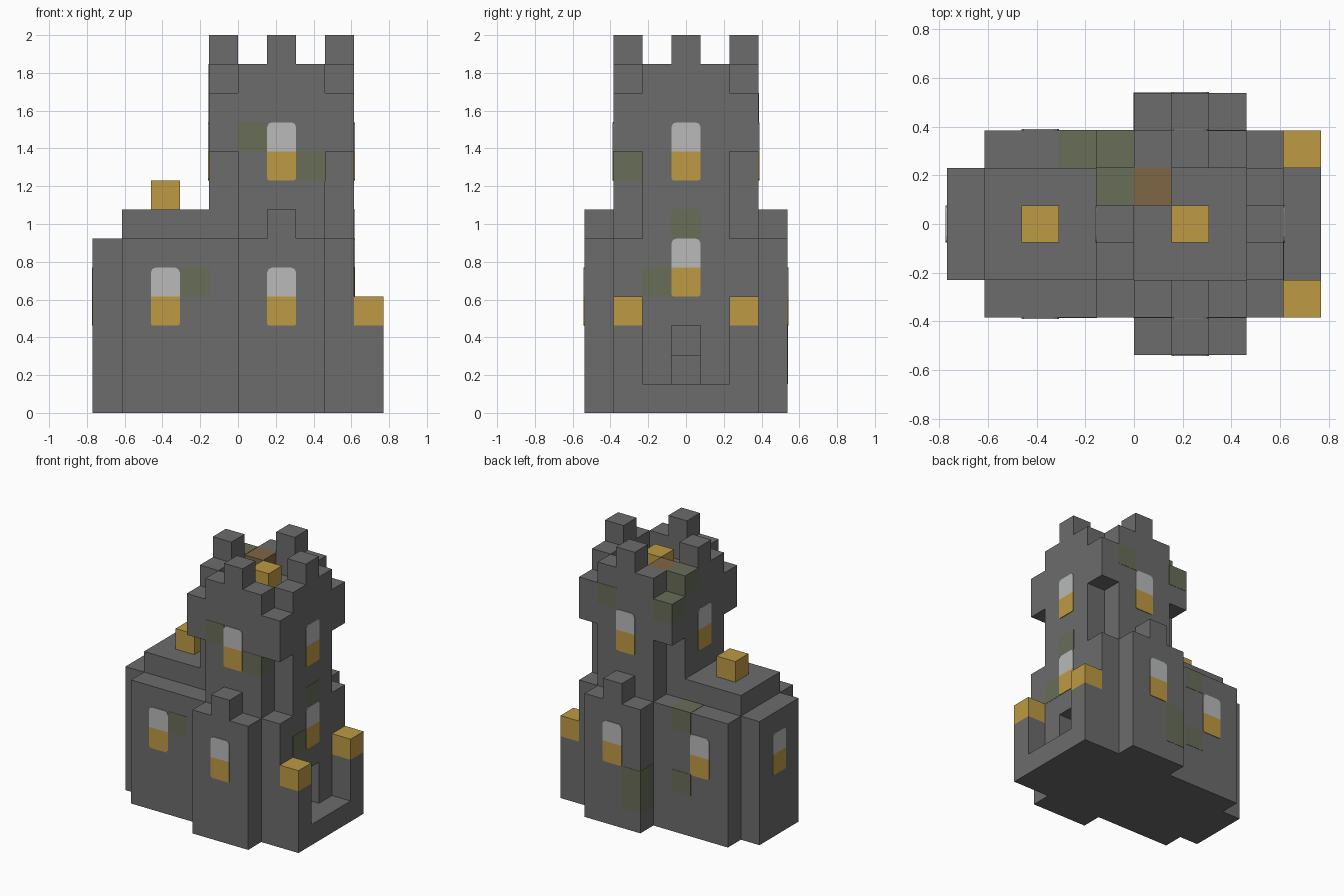
import bpy
import bmesh
from math import radians
from mathutils import Matrix, Vector

U = 2 / 13  # one block

cube = bpy.data.objects.get("Cube")
if cube:
    bpy.data.objects.remove(cube, do_unlink=True)


def material(name, r, g, b):
    m = bpy.data.materials.new(name)
    m.use_nodes = True
    m.diffuse_color = (r, g, b, 1)
    m.node_tree.nodes["Principled BSDF"].inputs["Base Color"].default_value = (r, g, b, 1)
    return m


STONE = material("grey stone", .15, .15, .15)
MOSS = material("mossy stone", .136, .153, .098)
GOLD = material("warm gold", .515, .328, .058)
GLASS = material("pale glass", .48, .49, .485)
WOOD = material("brown wood", .212, .133, .06)


def to_world(x, y, z):
    """Block grid to world position."""
    return Vector(((x - 5) * U, (y - 3.5) * U, z * U))


def finish(name, bm, *mats):
    bmesh.ops.recalc_face_normals(bm, faces=bm.faces)
    mesh = bpy.data.meshes.new(name)
    bm.to_mesh(mesh)
    bm.free()
    ob = bpy.data.objects.new(name, mesh)
    for m in mats:
        mesh.materials.append(m)
    bpy.context.collection.objects.link(ob)
    return ob


def boxes(name, mat, spans, grow=0):
    """Boxes given as pairs of opposite grid corners."""
    bm = bmesh.new()
    for lo, hi in spans:
        a, b = to_world(*lo), to_world(*hi)
        size = b - a + Vector((grow, grow, grow)) * 2
        bmesh.ops.create_cube(bm, size=1, matrix=Matrix.Translation((a + b) / 2) @ Matrix.Diagonal((*size, 1)))
    return finish(name, bm, mat)


def cells(name, mat, spots, grow=0):
    return boxes(name, mat, [(s, [c + 1 for c in s]) for s in spots], grow)


def prism(bm, outline, depth):
    """Extrude an outline along a vector and return its new faces."""
    old = set(bm.faces)
    face = bm.faces.new([bm.verts.new(p) for p in outline])
    out = bmesh.ops.extrude_face_region(bm, geom=[face], use_keep_orig=True)
    bmesh.ops.translate(bm, vec=depth, verts=[g for g in out["geom"] if isinstance(g, bmesh.types.BMVert)])
    return [f for f in bm.faces if f not in old]


# Lower buildings
hall = boxes("main_hall", STONE, [((1, 1, 0), (9, 6, 6))])
boxes("hall_roof_step", STONE, [((1, 2, 6), (4, 5, 7))])
boxes("left_end_wing", STONE, [((0, 2, 0), (1, 5, 6))])
for name, y in (("front", 0), ("back", 6)):
    boxes(name + "_bay", STONE, [((5, y, 0), (8, y + 1, 6))])
    cells(name + "_bay_merlon", STONE, [(6, y, 6)])

# Stepped doorway cut into the hall
cutter = boxes("doorway_cutter", STONE, [((8, 3, 1), (9.5, 4, 2)), ((7, 3, 2), (9.5, 4, 3))])
bm = bmesh.new()
prism(bm, [to_world(x, 3, z) for x, z in ((9.5, 1), (8, 1), (8, 2), (7, 2), (7, 3), (9.5, 3))], Vector((0, U, 0)))
bmesh.ops.recalc_face_normals(bm, faces=bm.faces)
bm.to_mesh(cutter.data)
bm.free()
cutter.hide_render = True
mod = hall.modifiers.new("doorway", 'BOOLEAN')
mod.object = cutter
mod.solver = 'EXACT'
bpy.context.view_layer.objects.active = hall
bpy.ops.object.modifier_apply(modifier=mod.name)
bpy.data.objects.remove(cutter, do_unlink=True)

# Entrance yard with low walls
boxes("yard_floor", STONE, [((9, 1, 0), (10, 6, 1))])
boxes("yard_walls", STONE, [((9, y, 1), (10, y + 1, 3)) for y in (1, 5)])

# Tower: cross-shaped shaft, square head, parapet and merlons
bm = bmesh.new()
cross = ((5, 1), (8, 1), (8, 2), (9, 2), (9, 5), (8, 5), (8, 6), (5, 6), (5, 5), (4, 5), (4, 2), (5, 2))
prism(bm, [to_world(x, y, 6) for x, y in cross], Vector((0, 0, 3 * U)))
finish("tower_shaft", bm, STONE)
boxes("tower_head", STONE, [((4, 1, 9), (9, 6, 11))])
boxes("tower_parapet", STONE,
      [((5, y, 11), (8, y + 1, 12)) for y in (1, 5)] + [((x, 2, 11), (x + 1, 5, 12)) for x in (4, 8)])
cells("tower_merlons", STONE, [(4, 3, 12), (8, 3, 12), (6, 1, 12), (6, 5, 12)])

# Lanterns and rooftop crate
cells("lanterns", GOLD, [(2, 3, 7), (9, 1, 3), (9, 5, 3), (6, 3, 11)])
cells("rooftop_crate", WOOD, [(5, 4, 11)])

# Mossy blocks, barely proud of the stone
cells("mossy_blocks", MOSS, [
    (5, 1, 9), (7, 1, 8), (3, 1, 4), (8, 3, 6), (8, 2, 4),
    (4, 4, 11), (4, 5, 10), (7, 5, 10), (3, 5, 5), (3, 5, 2),
    (5, 6, 1), (5, 6, 2)], grow=.002)


# Windows: thin plates with a gold lower half and a pale upper half
def window(name, x, y, z, angle):
    bm = bmesh.new()
    h = U / 2
    for index, up, cut in ((0, -1, .012), (1, 1, .026)):
        outline = [(-h, 0), (h, 0), (h, U - cut), (h - cut * .3, U - cut * .3), (h - cut, U),
                   (cut - h, U), (cut * .3 - h, U - cut * .3), (-h, U - cut)]
        for f in prism(bm, [(px, .001, pz * up) for px, pz in outline], Vector((0, -.006, 0))):
            f.material_index = index
    bm.transform(Matrix.Translation(to_world(x, y, z + 1)) @ Matrix.Rotation(radians(angle), 4, 'Z'))
    finish(name, bm, GOLD, GLASS)


for side, y, angle in (("front", 0, 0), ("back", 7, 180)):
    inner = 1 if y == 0 else 6
    window(side + "_hall_window", 2.5, inner, 3, angle)
    window(side + "_bay_window", 6.5, y, 3, angle)
    window(side + "_tower_window", 6.5, inner, 8, angle)
window("left_tower_window", 9, 3.5, 8, 90)
window("left_hall_window", 9, 3.5, 4, 90)
window("right_tower_window", 4, 3.5, 8, -90)
window("right_wing_window", 0, 3.5, 3, -90)
